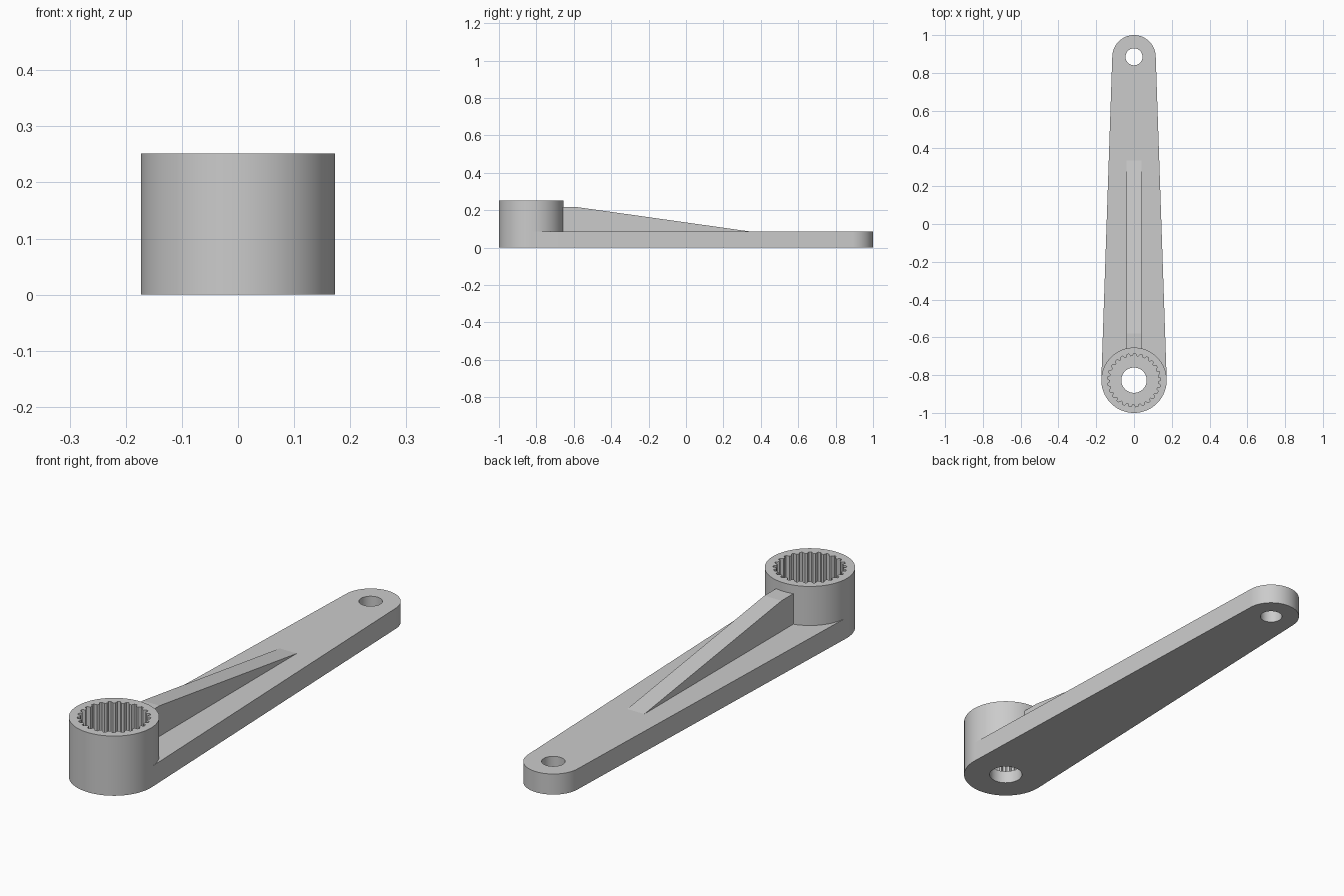
import bpy
import bmesh
from math import sin, cos, pi, asin

if "Cube" in bpy.data.objects:
    bpy.data.objects.remove(bpy.data.objects["Cube"])

# Main dimensions
HUB_Y, HUB_R, HUB_H = -0.827, 0.173, 0.252
TIP_Y, TIP_R = 0.885, 0.115
PLATE_H = 0.087
BORE_FLOOR = 0.055
TEETH = 25

grey = bpy.data.materials.new("plain grey")
grey.use_nodes = True
colour = (0.6, 0.6, 0.6, 1)
grey.diffuse_color = colour
grey.node_tree.nodes["Principled BSDF"].inputs["Base Color"].default_value = colour


def arc(y, r, start=0, end=2 * pi, n=96):
    """Points on an arc centred on x = 0; a full turn leaves out the repeat."""
    full = abs(end - start) > 2 * pi - 0.001
    return [(r * cos(start + (end - start) * i / n), y + r * sin(start + (end - start) * i / n))
            for i in range(n if full else n + 1)]


def prism(name, loops, z0, z1):
    """Extrude an outline, with any inner loops as holes, from z0 to z1."""
    curve = bpy.data.curves.new(name, "CURVE")
    curve.dimensions = "2D"
    curve.fill_mode = "BOTH"
    curve.extrude = (z1 - z0) / 2
    for loop in loops:
        spline = curve.splines.new("POLY")
        spline.points.add(len(loop) - 1)
        for point, (x, y) in zip(spline.points, loop):
            point.co = (x, y, 0, 1)
        spline.use_cyclic_u = True
    temp = bpy.data.objects.new(name + "_outline", curve)
    bpy.context.collection.objects.link(temp)
    bpy.context.view_layer.update()
    mesh = bpy.data.meshes.new_from_object(temp.evaluated_get(bpy.context.evaluated_depsgraph_get()))
    bpy.data.objects.remove(temp)
    bm = bmesh.new()
    bm.from_mesh(mesh)
    bmesh.ops.translate(bm, verts=bm.verts, vec=(0, 0, (z0 + z1) / 2))
    return finish(name, bm, mesh)


def finish(name, bm, mesh):
    bmesh.ops.remove_doubles(bm, verts=bm.verts, dist=0.00005)
    bmesh.ops.recalc_face_normals(bm, faces=bm.faces)
    bm.to_mesh(mesh)
    bm.free()
    mesh.materials.clear()
    mesh.materials.append(grey)
    obj = bpy.data.objects.new(name, mesh)
    bpy.context.collection.objects.link(obj)
    return obj


def smooth(obj):
    bpy.ops.object.select_all(action="DESELECT")
    obj.select_set(True)
    bpy.context.view_layer.objects.active = obj
    bpy.ops.object.shade_smooth_by_angle(angle=0.45)


# Tapered plate: round tip, sides tangent to tip and hub, back edge fitted to the hub
tilt = asin((HUB_R - TIP_R) / (TIP_Y - HUB_Y))
outline = arc(TIP_Y, TIP_R, tilt, pi - tilt, 48) + arc(HUB_Y, HUB_R, pi - tilt, tilt, 48)
plate = prism("arm_plate", [outline, arc(TIP_Y, 0.045, n=48)], 0, PLATE_H)
smooth(plate)

# Hub with a screw hole, and a toothed bore sunk from the top
hub = prism("hub", [arc(HUB_Y, HUB_R), arc(HUB_Y, 0.067, n=48)], 0, HUB_H)
bore_outline = []
for i in range(TEETH):
    for step, r in ((0.0, 0.141), (0.3, 0.141), (0.5, 0.128), (0.8, 0.128)):
        a = 2 * pi * (i + step) / TEETH
        bore_outline.append((r * cos(a), HUB_Y + r * sin(a)))
cutter = prism("bore_cutter", [bore_outline], BORE_FLOOR, HUB_H + 0.1)
cutter.hide_render = True
cut = hub.modifiers.new("toothed bore", "BOOLEAN")
cut.operation = "DIFFERENCE"
cut.solver = "EXACT"
cut.object = cutter
bpy.context.view_layer.objects.active = hub
bpy.ops.object.modifier_apply(modifier=cut.name)
bpy.data.objects.remove(cutter)
smooth(hub)

# Sloping rib from the hub wall down to the plate
side = [(-0.67, PLATE_H), (0.335, PLATE_H), (-0.58, 0.216), (-0.67, 0.216)]
bm = bmesh.new()
face = bm.faces.new([bm.verts.new((-0.04, y, z)) for y, z in side])
ext = bmesh.ops.extrude_face_region(bm, geom=[face])
moved = [v for v in ext["geom"] if isinstance(v, bmesh.types.BMVert)]
bmesh.ops.translate(bm, verts=moved, vec=(0.08, 0, 0))
finish("rib", bm, bpy.data.meshes.new("rib"))
